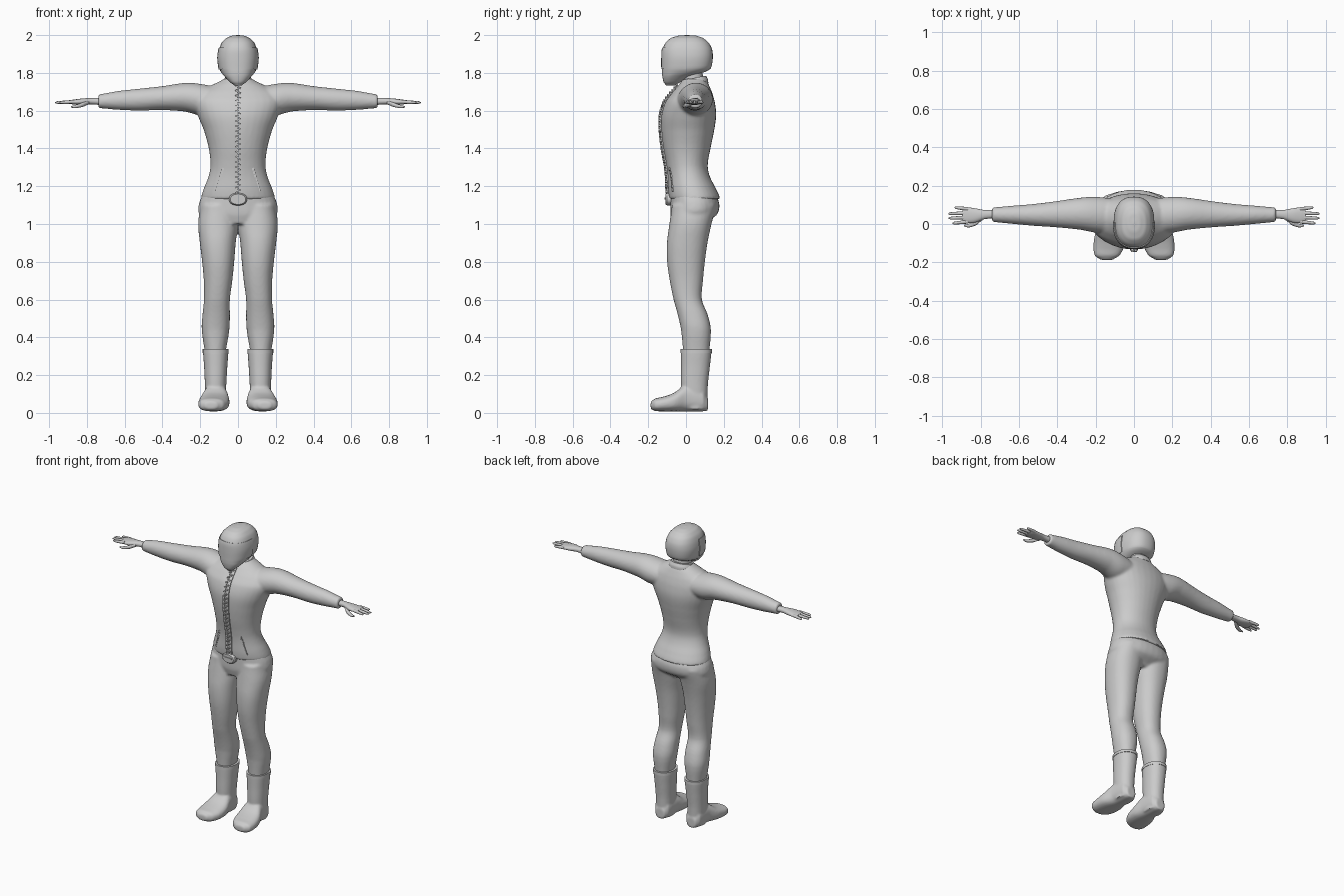
import bpy, bmesh, math
from mathutils import Vector, Matrix

cube = bpy.data.objects.get("Cube")
if cube:
    bpy.data.objects.remove(cube, do_unlink=True)

grey = bpy.data.materials.new("plain grey")
grey.use_nodes = True
grey.diffuse_color = (0.6, 0.6, 0.6, 1)
grey.node_tree.nodes["Principled BSDF"].inputs["Base Color"].default_value = grey.diffuse_color
ORDER = {"x": (0, 1, 2), "y": (1, 0, 2), "z": (2, 0, 1)}


def smooth_stations(stations, steps):
    """Catmull-Rom interpolation between hand-placed sections."""
    result = []
    last = len(stations) - 1
    for i in range(last):
        before, here = stations[max(i - 1, 0)], stations[i]
        there, after = stations[i + 1], stations[min(i + 2, last)]
        for s in range(steps):
            t = s / steps
            result.append([b + t * ((c - a) + t * ((a + a - 5 * b + 4 * c - d) + t * (3 * (b - c) + d - a))
                                    ) / 2 if k else b + t * (c - b)
                           for k, (a, b, c, d) in enumerate(zip(before, here, there, after))])
    return result + [list(stations[last])]


def loft(bm, axis, stations, power=2.2, segments=32, steps=4):
    """Skin rounded sections given as (position, min u, max u, min v, max v)."""
    along, u_axis, v_axis = ORDER[axis]
    rings = []
    for position, u0, u1, v0, v1 in smooth_stations(stations, steps):
        ring = []
        for k in range(segments):
            angle = math.tau * k / segments
            c, s = math.cos(angle), math.sin(angle)
            point = [0, 0, 0]
            point[along] = position
            point[u_axis] = (u0 + u1) / 2 + (u1 - u0) / 2 * math.copysign(abs(c) ** (2 / power), c)
            point[v_axis] = (v0 + v1) / 2 + (v1 - v0) / 2 * math.copysign(abs(s) ** (2 / power), s)
            ring.append(bm.verts.new(point))
        rings.append(ring)
    for low, high in zip(rings, rings[1:]):
        for k in range(segments):
            n = (k + 1) % segments
            bm.faces.new((low[k], low[n], high[n], high[k]))
    bm.faces.new(rings[0])
    bm.faces.new(rings[-1])


def block(bm, centre, size, tilt=0):
    matrix = Matrix.Translation(centre) @ Matrix.Rotation(tilt, 4, "Y") @ Matrix.Diagonal((*size, 1))
    bmesh.ops.create_cube(bm, size=1, matrix=matrix)


def finish(bm, name, side=1, voxel=0, relax=6, angle=40):
    """Make an object, optionally flipped in x and fused into one skin."""
    bmesh.ops.scale(bm, vec=(side, 1, 1), verts=bm.verts)
    bmesh.ops.recalc_face_normals(bm, faces=bm.faces)
    mesh = bpy.data.meshes.new(name)
    bm.to_mesh(mesh)
    bm.free()
    obj = bpy.data.objects.new(name, mesh)
    bpy.context.collection.objects.link(obj)
    if voxel:
        fuse = obj.modifiers.new("fuse", "REMESH")
        fuse.mode, fuse.voxel_size = "VOXEL", voxel
        soften = obj.modifiers.new("soften", "SMOOTH")
        soften.factor, soften.iterations = 0.5, relax
        evaluated = obj.evaluated_get(bpy.context.evaluated_depsgraph_get())
        obj.data = bpy.data.meshes.new_from_object(evaluated)
        obj.modifiers.clear()
    obj.data.materials.clear()
    obj.data.materials.append(grey)
    for other in bpy.context.selected_objects:
        other.select_set(False)
    obj.select_set(True)
    bpy.context.view_layer.objects.active = obj
    bpy.ops.object.shade_smooth_by_angle(angle=math.radians(angle))
    return obj


# Jacket: trunk fused with both sleeves
torso = [(1.13, -.197, .197, -.09, .182), (1.18, -.184, .184, -.095, .162), (1.25, -.157, .157, -.097, .127),
         (1.31, -.146, .146, -.104, .115), (1.4, -.155, .155, -.12, .13), (1.5, -.182, .182, -.131, .15),
         (1.58, -.215, .215, -.13, .16), (1.65, -.235, .235, -.108, .152), (1.7, -.205, .205, -.07, .137),
         (1.74, -.13, .13, -.036, .12), (1.77, -.075, .075, -.012, .105)]
sleeve = [(.08, -.05, .13, 1.58, 1.72), (.2, -.045, .142, 1.575, 1.742), (.28, -.03, .137, 1.595, 1.747),
          (.4, -.018, .12, 1.603, 1.73), (.52, -.01, .105, 1.6, 1.717), (.63, 0, .096, 1.604, 1.705),
          (.74, .01, .087, 1.613, 1.687)]
bm = bmesh.new()
loft(bm, "z", torso, power=2.1)
for side in (1, -1):
    loft(bm, "x", [(side * x, *rest) for x, *rest in sleeve], power=2)
bmesh.ops.recalc_face_normals(bm, faces=bm.faces)
jacket = finish(bm, "jacket", voxel=.008, relax=8)
bpy.context.view_layer.update()


def on_jacket(x, z):
    """Front surface point of the jacket."""
    hit, place, normal, index = jacket.ray_cast(Vector((x, -1, z)), Vector((0, 1, 0)))
    return place if hit else Vector((x, -.09, z))


# Trousers: pelvis fused with both legs
pelvis = [(1.165, -.185, .185, -.083, .155), (1.11, -.206, .206, -.083, .176), (1.05, -.205, .205, -.082, .165),
          (1.0, -.14, .14, -.07, .1)]
leg = [(1.1, .005, .2, -.075, .16), (1.0, .0, .211, -.088, .135), (.9, .012, .202, -.101, .114),
       (.8, .02, .19, -.1, .1), (.7, .03, .181, -.086, .09), (.6, .043, .18, -.066, .084),
       (.52, .043, .188, -.044, .115), (.44, .046, .192, -.026, .132), (.31, .066, .175, -.015, .123)]
bm = bmesh.new()
loft(bm, "z", pelvis)
for side in (1, -1):
    loft(bm, "z", [(z, side * a, side * b, c, d) for z, a, b, c, d in leg])
bmesh.ops.recalc_face_normals(bm, faces=bm.faces)
finish(bm, "trousers", voxel=.008, relax=5)

# Boots, cuffs and hands, one per side
shaft = [(.335, .05, .186, -.028, .136), (.25, .056, .18, -.027, .127), (.15, .062, .175, -.027, .116),
         (.02, .065, .17, -.02, .112)]
foot = [(.116, .085, .15, .012, .08), (.09, .066, .17, .008, .13), (.0, .055, .182, .008, .15),
        (-.06, .045, .205, .008, .108), (-.12, .052, .211, .008, .086), (-.165, .075, .205, .01, .076),
        (-.187, .11, .175, .02, .06)]
palm = [(.72, .03, .074, 1.63, 1.668), (.78, .025, .073, 1.633, 1.667), (.83, .007, .082, 1.63, 1.664),
        (.875, .005, .087, 1.633, 1.658), (.895, .012, .08, 1.637, 1.655)]
fingers = [(.945, .012, .004), (.966, .035, .03), (.968, .057, .054), (.935, .078, .086)]
for side, word in ((1, "left"), (-1, "right")):
    bm = bmesh.new()
    loft(bm, "z", shaft)
    loft(bm, "y", foot, power=2.5)
    bmesh.ops.recalc_face_normals(bm, faces=bm.faces)
    finish(bm, word + "_boot", side, voxel=.007, relax=4)

    bm = bmesh.new()
    loft(bm, "z", [(.318, .049, .187, -.029, .137), (.337, .049, .187, -.029, .137)], steps=1)
    finish(bm, word + "_boot_rim", side)

    bm = bmesh.new()
    loft(bm, "x", palm, segments=20)
    for tip, root_y, tip_y in fingers:
        path = []
        for t, r in ((0, .01), (.5, .009), (.9, .007), (1, .003)):
            y, z = root_y + t * (tip_y - root_y), 1.647 - .004 * t
            path.append((.865 + t * (tip - .865), y - r, y + r, z - r, z + r))
        loft(bm, "x", path, segments=10)
    loft(bm, "x", [(.79, .02, .045, 1.632, 1.655), (.82, -.005, .022, 1.62, 1.644),
                   (.86, -.018, .002, 1.613, 1.631), (.885, -.013, -.004, 1.616, 1.625)], segments=10)
    finish(bm, word + "_hand", side, angle=60)

# Neck and sloping collar
bm = bmesh.new()
loft(bm, "z", [(1.7, -.055, .055, -.015, .095), (1.85, -.055, .055, -.02, .085)])
finish(bm, "neck")
bm = bmesh.new()
loft(bm, "z", [(1.735, -.082, .082, -.03, .118), (1.755, -.08, .08, -.03, .116), (1.775, -.07, .07, -.022, .106)])
for v in bm.verts:
    v.co.z += .18 * (v.co.y - .05)
finish(bm, "collar")

# Helmet with pointed chin guard
helmet = [(1.732, -.018, .018, -.105, -.06), (1.75, -.042, .042, -.118, -.03), (1.78, -.07, .07, -.125, .02),
          (1.805, -.09, .09, -.127, .1), (1.825, -.1, .1, -.127, .132), (1.88, -.106, .106, -.127, .142),
          (1.925, -.1, .1, -.124, .138), (1.96, -.086, .086, -.108, .12), (1.985, -.062, .062, -.08, .09),
          (1.997, -.032, .032, -.04, .055), (2.0, -.005, .005, .0, .012)]
bm = bmesh.new()
loft(bm, "z", helmet, power=2.4, segments=40)
finish(bm, "helmet", angle=50)

# Visor shell lifted off the helmet front
bm = bmesh.new()
loft(bm, "z", helmet, power=2.4, segments=40)
bmesh.ops.recalc_face_normals(bm, faces=bm.faces)
bm.normal_update()
outside = []
for f in bm.faces:
    c = f.calc_center_median()
    if not (1.822 < c.z < 1.934 and c.y < 0):
        outside.append(f)
bmesh.ops.delete(bm, geom=outside, context="FACES")
bm.normal_update()
for v in bm.verts:
    v.co += v.normal * .004
bmesh.ops.solidify(bm, geom=bm.faces[:], thickness=.006)
finish(bm, "visor")

# Zip: tape with interlocking teeth following the chest
tape, teeth = bmesh.new(), bmesh.new()
count = 44
rows = []
for i in range(count):
    z = 1.155 + (1.735 - 1.155) * i / (count - 1)
    place = on_jacket(0, z)
    rows.append([tape.verts.new((x, place.y - .006, z)) for x in (-.022, .022)])
    block(teeth, (.006 * (-1) ** i, place.y - .009, z), (.017, .012, .008), .35 * (-1) ** i)
for low, high in zip(rows, rows[1:]):
    tape.faces.new((low[0], low[1], high[1], high[0]))
bmesh.ops.recalc_face_normals(tape, faces=tape.faces)
bmesh.ops.solidify(tape, geom=tape.faces[:], thickness=.01)
finish(tape, "zip_tape")
finish(teeth, "zip_teeth")

# Rounded buckle under the zip
bm = bmesh.new()
loft(bm, "y", [(-.108, -.04, .04, 1.104, 1.158), (-.1, -.048, .048, 1.098, 1.164), (-.07, -.048, .048, 1.098, 1.164)],
     steps=1)
block(bm, (0, -.108, 1.135), (.05, .01, .01))
finish(bm, "buckle")

# Slanted stitched pocket openings
for side, word in ((1, "left"), (-1, "right")):
    bm = bmesh.new()
    for i in range(7):
        t = i / 6
        x, z = .115 - .035 * t, 1.18 + .11 * t
        place = on_jacket(x, z)
        block(bm, place, (.007 if i < 4 else .012, .01, .014), -.3)
    finish(bm, word + "_pocket", side)
